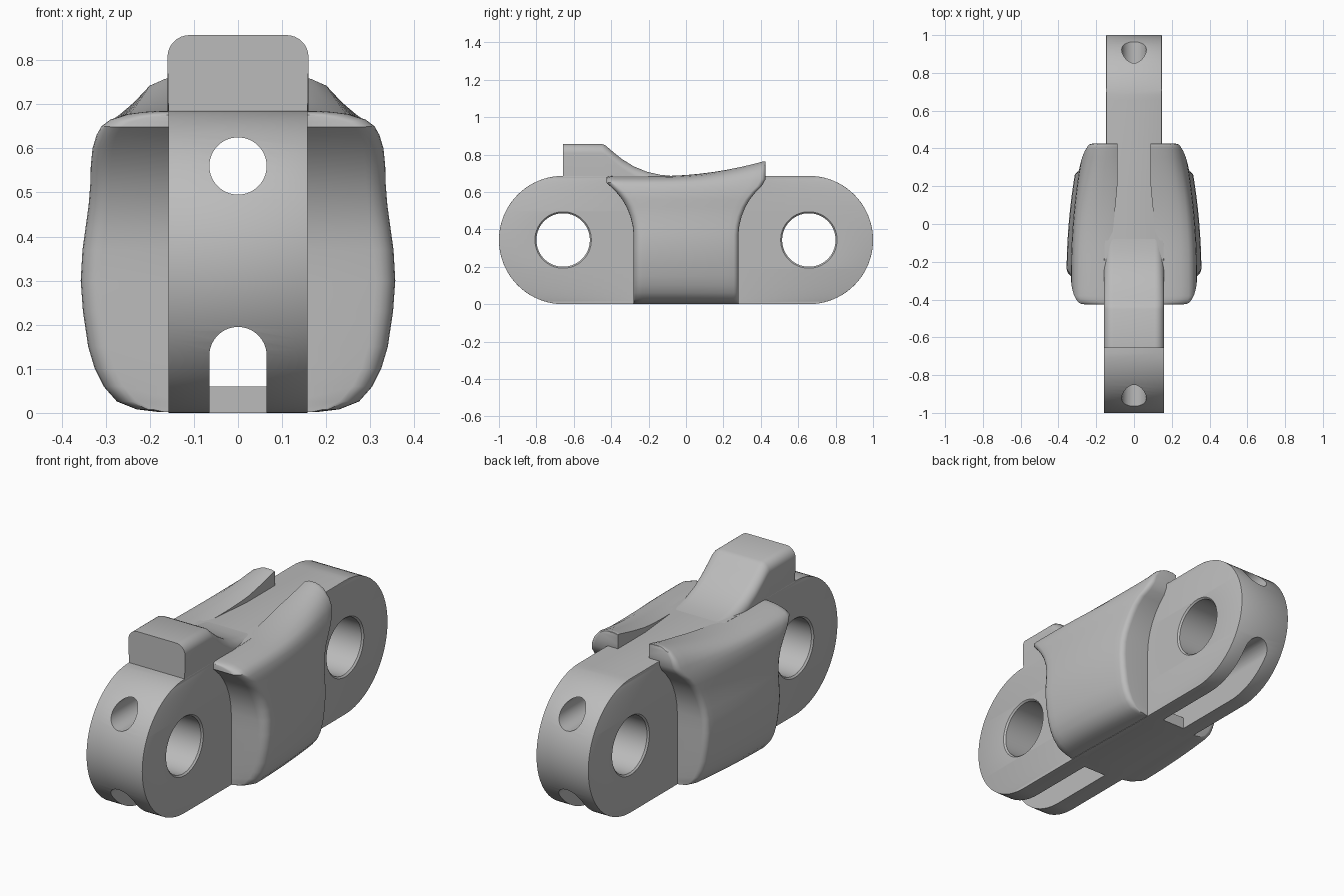
import bpy, bmesh, math
from mathutils import Vector

cube = bpy.data.objects.get("Cube")
if cube:
    bpy.data.objects.remove(cube, do_unlink=True)

steel = bpy.data.materials.new("plain_grey")
steel.use_nodes = True
GREY = (0.5, 0.5, 0.5, 1)
steel.diffuse_color = GREY
steel.node_tree.nodes["Principled BSDF"].inputs["Base Color"].default_value = GREY

R = 0.343          # end radius of the link
PIN_Y = 0.657      # distance of the pin bores from the middle
W_FRONT, W_BACK = 0.158, 0.147


def loft(name, rings):
    """Skin a run of even, mirror-ordered rings and close both ends."""
    bm = bmesh.new()
    rows = [[bm.verts.new(p) for p in ring] for ring in rings]
    n = len(rows[0])
    for a, b in zip(rows, rows[1:]):
        for i in range(n):
            j = (i + 1) % n
            bm.faces.new((a[i], a[j], b[j], b[i]))
    for row in (rows[0], rows[-1]):
        for i in range(n // 2 - 1):
            bm.faces.new((row[i], row[i + 1], row[n - 2 - i], row[n - 1 - i]))
    bmesh.ops.recalc_face_normals(bm, faces=bm.faces)
    me = bpy.data.meshes.new(name)
    bm.to_mesh(me)
    bm.free()
    me.materials.append(steel)
    ob = bpy.data.objects.new(name, me)
    bpy.context.scene.collection.objects.link(ob)
    return ob


def activate(ob):
    bpy.ops.object.select_all(action="DESELECT")
    ob.select_set(True)
    bpy.context.view_layer.objects.active = ob


def smooth(ob):
    activate(ob)
    bpy.ops.object.shade_smooth_by_angle(angle=math.radians(32))


def cut(ob, cutter):
    activate(ob)
    mod = ob.modifiers.new("cut", "BOOLEAN")
    mod.operation, mod.solver, mod.object = "DIFFERENCE", "EXACT", cutter
    bpy.ops.object.modifier_apply(modifier=mod.name)
    bpy.data.objects.remove(cutter, do_unlink=True)


def circle(r, n=48):
    return [(r * math.cos((i + 0.5) * math.tau / n), r * math.sin((i + 0.5) * math.tau / n))
            for i in range(n)]


# Link body: a rounded bar, a little narrower at the back
arc = [math.pi * i / 40 for i in range(41)]
half = [(PIN_Y + R * math.sin(a), R + R * math.cos(a)) for a in arc]
stadium = half + [(-y, z) for y, z in reversed(half)]
body = loft("link_body", [[(x, y, z) for y, z in stadium] for x in (-W_FRONT, W_FRONT)])
bm = bmesh.new()
bm.from_mesh(body.data)
for y in (-0.2, 0.2):
    bmesh.ops.bisect_plane(bm, geom=bm.verts[:] + bm.edges[:] + bm.faces[:],
                           plane_co=(0, y, 0), plane_no=(0, 1, 0))
for v in bm.verts:
    if v.co.y > 0.1:
        v.co.x *= W_BACK / W_FRONT
bm.to_mesh(body.data)
bm.free()
activate(body)
bevel = body.modifiers.new("soft_rim", "BEVEL")
bevel.width, bevel.segments, bevel.limit_method = 0.008, 2, "ANGLE"
bevel.angle_limit = math.radians(40)
bpy.ops.object.modifier_apply(modifier=bevel.name)

# Pin bores with chamfered mouths
for y0, w in ((-PIN_Y, W_FRONT), (PIN_Y, W_BACK)):
    stations = [(-w - 0.03, 0.181), (-w + 0.008, 0.143), (w - 0.008, 0.143), (w + 0.03, 0.181)]
    cut(body, loft("bore_cutter", [[(x, y0 + a, R + b) for a, b in circle(r)]
                                   for x, r in stations]))

# Round upper tunnel along the whole link
cut(body, loft("tunnel_cutter", [[(a, y, 0.56 + b) for a, b in circle(0.065)] for y in (-1.2, 1.2)]))


# Arched lower tunnel, open to the ground at both ends
def arch(y, floor):
    top = [(0.065 * math.sin(a), 0.13 + 0.065 * math.cos(a))
           for a in [math.pi * (i + 0.5) / 24 for i in range(12)]]
    side = top + [(0.065, 0.13), (0.065, floor)]
    return [(x, y, z) for x, z in side] + [(-x, y, z) for x, z in reversed(side)]


cut(body, loft("slot_cutter", [arch(-1.2, 0.06), arch(1.2, 0.06)]))
for s in (-1, 1):
    cut(body, loft("slot_cutter", [arch(s * 0.3, -0.1), arch(s * 1.2, -0.1)]))
smooth(body)

# Raised tooth with rounded shoulders and a long concave ramp
RAMP = [(-0.657, 0.857), (-0.45, 0.857), (-0.43, 0.848), (-0.39, 0.814), (-0.34, 0.774),
        (-0.28, 0.737), (-0.21, 0.708), (-0.14, 0.692), (-0.07, 0.685), (0.02, 0.682)]


def tooth_ring(y, top, r=0.05, w=0.16):
    turn = [math.pi / 2 * i / 8 for i in range(9)]
    side = [(w - r + r * math.sin(a), top - r + r * math.cos(a)) for a in turn] + [(w - 0.003, 0.63)]
    return [(x, y, z) for x, z in side] + [(-x, y, z) for x, z in reversed(side)]


smooth(loft("tooth", [tooth_ring(y, z) for y, z in RAMP]))

# Flared side wings
OUTER = [(.18, .685), (.21, .683), (.25, .678), (.29, .665), (.31, .65), (.321, .63), (.33, .6),
         (.334, .56), (.335, .52), (.339, .47), (.346, .42), (.353, .37), (.357, .3), (.352, .23),
         (.34, .15), (.325, .1), (.305, .06), (.275, .026), (.23, .008), (.18, .002)]


def reach(z, lip):
    """Half length of the wing at a height: straight, then a concave flare to a lip."""
    if z >= 0.65:
        return lip
    d = max(0, z - 0.36)
    return 0.28 + 0.355 - math.sqrt(0.355 ** 2 - d * d)


def wing_point(x, z, y, side, inset, inner):
    rise = 0.08 * (max(0, y + 0.15) / 0.57) ** 2
    k = min(1, max(0, (z - 0.64) / 0.045))
    if not inner:
        x *= 1 - 0.43 * max(0, y + 0.27) ** 2
        x -= inset * min(1, max(0, (x - 0.15) / 0.1))
    return (side * x, y, z + k * (rise - 0.2 * inset))


def wing_ring(side, place, inset):
    outer, inner = [], []
    for i, (x, z) in enumerate(OUTER):
        y = place(z)
        blend = min(1, max(0, (0.2 - y) / 0.4))
        xi = 0.088 + 0.04 * blend + (0.02 if i == 0 else 0)
        outer.append(wing_point(x, z, y, side, inset, False))
        inner.append(wing_point(xi, z, y, side, inset, True))
    return outer + inner[::-1]


def wing(side):
    rings = []
    turn = [math.pi / 2 * i / 5 for i in range(6)]
    rf, rb = 0.045, 0.025
    for a in turn:
        rings.append(wing_ring(side, lambda z: -reach(z, 0.425) + rf * (1 - math.cos(a)),
                               rf * (1 - math.sin(a))))
    for i in range(1, 16):
        t = i / 16
        rings.append(wing_ring(side, lambda z: (1 - t) * (rf - reach(z, 0.425))
                               + t * (reach(z, 0.425) - rb), 0))
    for a in reversed(turn):
        rings.append(wing_ring(side, lambda z: reach(z, 0.425) - rb * (1 - math.cos(a)),
                               rb * (1 - math.sin(a))))
    return rings


for label, side in (("left", 1), ("right", -1)):
    smooth(loft(label + "_wing", wing(side)))
